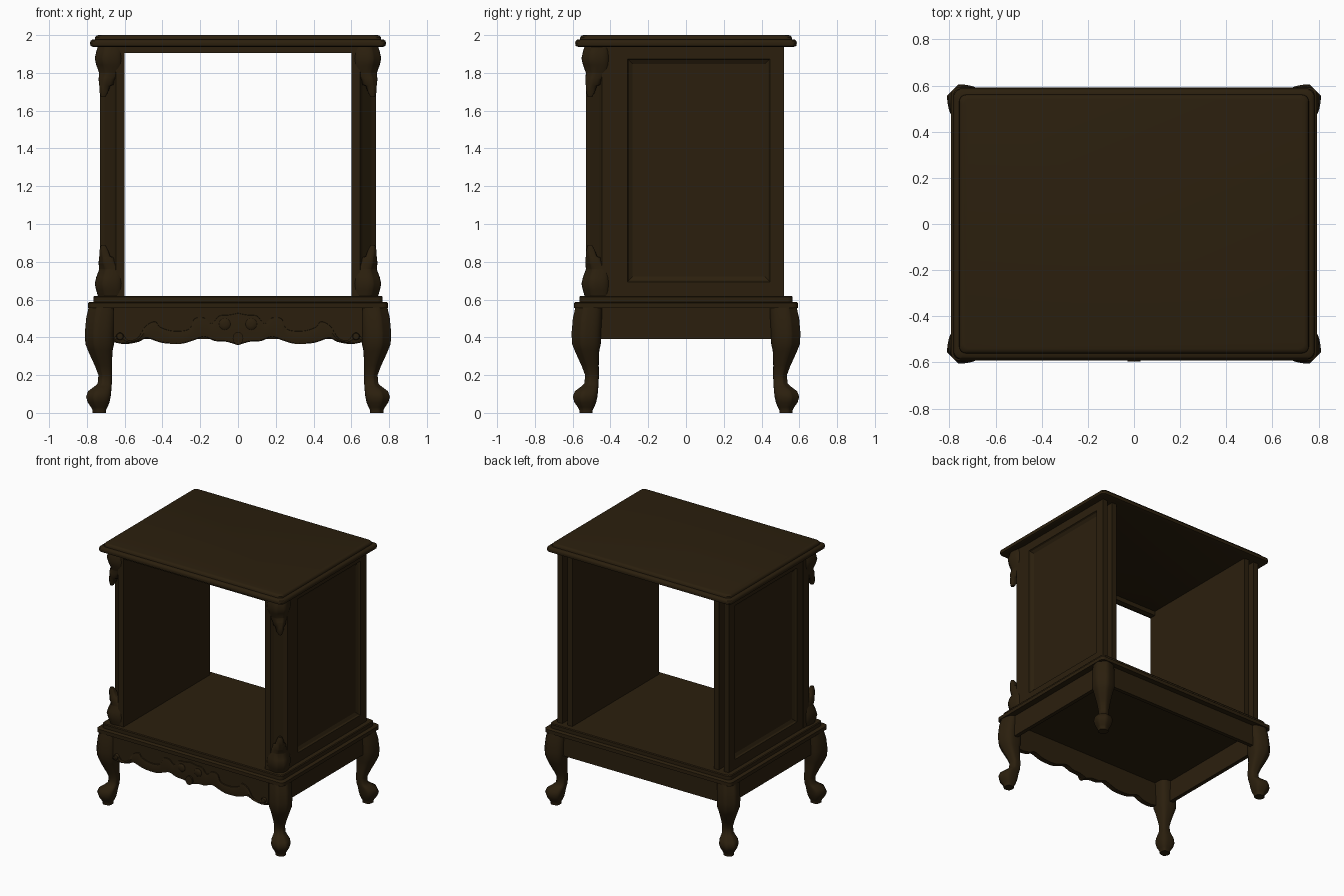
import bpy, bmesh, math
from mathutils import Vector

if "Cube" in bpy.data.objects:
    bpy.data.objects.remove(bpy.data.objects["Cube"])

wood = bpy.data.materials.new("dark_walnut")
wood.diffuse_color = (0.024, 0.0138, 0.0042, 1)
wood.use_nodes = True
wood.node_tree.nodes["Principled BSDF"].inputs["Base Color"].default_value = wood.diffuse_color


def finish(bm, name, smooth=None):
    bmesh.ops.recalc_face_normals(bm, faces=bm.faces)
    me = bpy.data.meshes.new(name)
    bm.to_mesh(me)
    bm.free()
    ob = bpy.data.objects.new(name, me)
    bpy.context.collection.objects.link(ob)
    me.materials.append(wood)
    if smooth:
        bpy.ops.object.select_all(action='DESELECT')
        ob.select_set(True)
        bpy.context.view_layer.objects.active = ob
        bpy.ops.object.shade_smooth_by_angle(angle=math.radians(smooth))
    return ob


def loft(name, rings, smooth=None):
    """Skin a stack of closed rings and cap both ends."""
    bm = bmesh.new()
    rows = [[bm.verts.new(p) for p in r] for r in rings]
    n = len(rows[0])
    for a, b in zip(rows, rows[1:]):
        for i in range(n):
            bm.faces.new((a[i], a[(i + 1) % n], b[(i + 1) % n], b[i]))
    bm.faces.new(rows[0])
    bm.faces.new(rows[-1])
    return finish(bm, name, smooth)


def box(name, x0, x1, y0, y1, z0, z1):
    loft(name, [[(x0, y0, z), (x1, y0, z), (x1, y1, z), (x0, y1, z)] for z in (z0, z1)])


def round_rect(hx, hy, r, z):
    pts = []
    for k, (sx, sy) in enumerate(((1, 1), (-1, 1), (-1, -1), (1, -1))):
        for i in range(6):
            a = math.pi / 2 * (k + i / 5)
            pts.append((sx * (hx - r) + r * math.cos(a), sy * (hy - r) + r * math.sin(a), z))
    return pts


def slab(name, profile, hx, hy, r=0.03):
    """Moulded rectangular slab, profile = (inset, z)."""
    loft(name, [round_rect(hx - d, hy - d, r, z) for d, z in profile], 35)


def corner_loft(name, stations, sx, sy, power):
    """Corner carving leaning along the diagonal, stations = (z, x centre, half width)."""
    rings = []
    for z, c, h in stations:
        ring = []
        for i in range(32):
            a = math.tau * i / 32
            ca, sa = math.cos(a), math.sin(a)
            u = math.copysign(abs(ca) ** (2 / power), ca)
            v = math.copysign(abs(sa) ** (2 / power), sa)
            # flatten the outer diagonal and taper the two outer sides inward
            cut = max(0, u + v - 1.32) / 2
            u, v = u - cut, v - cut
            u, v = (u * (1 - .16 * max(0, .3 - v)) if u > 0 else u,
                    v * (1 - .16 * max(0, .3 - u)) if v > 0 else v)
            ring.append((sx * (c + h * u), sy * (c - 0.205 + h * v), z))
        rings.append(ring)
    loft(name, rings, 60)


def plate(name, outline, y0, y1):
    """Flat outline in x, z, thickened along y."""
    loft(name, [[(x, y, z) for x, z in outline] for y in (y0, y1)], 30)


def spline(pts, steps=6):
    out = []
    v = [Vector(p) for p in pts]
    for i in range(len(v) - 1):
        p0, p1, p2, p3 = v[max(i - 1, 0)], v[i], v[i + 1], v[min(i + 2, len(v) - 1)]
        for k in range(steps):
            t = k / steps
            out.append(tuple(0.5 * (2 * p1 + (p2 - p0) * t + (2 * p0 - 5 * p1 + 4 * p2 - p3) * t * t
                                    + (3 * p1 - p0 - 3 * p2 + p3) * t ** 3)))
    out.append(tuple(v[-1]))
    return out


def mirrored(half):
    """Half line running to x = 0, continued on the other side."""
    return half + [(-x, z) for x, z in reversed(half[:-1])]


# table top and the board below it
slab("table_top", [(.015, 1.938), (.003, 1.943), (0, 1.958), (.004, 1.97), (.012, 1.976),
                   (.026, 1.977), (.027, 1.988), (.034, 1.997), (.045, 2.0)], .784, .587)
box("under_top_rail", -.605, .605, -.525, -.48, 1.904, 1.942)

# base mouldings, closed below, with thin apron boards around a hollow
slab("base_moulding", [(0, .555), (0, .582), (.005, .586), (.027, .587),
                       (.027, .614), (.032, .62)], .793, .592)
box("back_apron", -.70, .70, .52, .55, .392, .557)

LEG = [(.557, .720, .073), (.50, .728, .078), (.42, .734, .079), (.365, .733, .077),
       (.33, .730, .066), (.29, .722, .056), (.25, .713, .046), (.20, .703, .037), (.155, .706, .038),
       (.14, .715, .046), (.115, .733, .062), (.085, .740, .066), (.055, .739, .058),
       (.03, .735, .044), (.015, .735, .036), (0, .735, .036)]
# acanthus blocks, height measured from the end of the post
LEAF = [(0, .677, .068), (.03, .681, .073), (.065, .685, .077), (.10, .681, .073), (.14, .674, .065),
        (.145, .678, .060), (.17, .690, .050), (.175, .695, .045), (.205, .698, .040),
        (.21, .706, .030), (.245, .711, .023), (.27, .714, .012)]

for sx, side in ((-1, "left"), (1, "right")):
    for sy, end in ((-1, "front"), (1, "back")):
        corner_loft(f"{end}_{side}_leg", LEG, sx, sy, 3.2)
    x0, x1 = sorted((sx * .715, sx * .745))
    box(f"{side}_apron", x0, x1, -.50, .50, .392, .557)

    # front post with a broad sunken chamfer
    poly = [(.60, -.53), (.645, -.53), (.66, -.508), (.708, -.46), (.73, -.445),
            (.73, -.38), (.60, -.38)]
    loft(f"{side}_front_post", [[(sx * x, y, z) for x, y in poly] for z in (.618, 1.942)])
    corner_loft(f"{side}_upper_leaf", [(1.942 - h, c, w) for h, c, w in LEAF], sx, -1, 4)
    corner_loft(f"{side}_lower_leaf", [(.618 + h, c, w) for h, c, w in LEAF], sx, -1, 4)

    # outer side wall with a sunken panel
    bm = bmesh.new()
    bmesh.ops.create_cube(bm, size=1)
    for v in bm.verts:
        v.co = (sx * (.706 + v.co.x * .042), .0675 + v.co.y * .905, 1.284 + v.co.z * 1.332)
    if sx < 0:
        bmesh.ops.reverse_faces(bm, faces=bm.faces)
    bm.normal_update()
    face = [f for f in bm.faces if f.normal.x * sx > .9]
    for thick, depth in ((.076, 0), (.006, -.012), (.021, -.012)):
        bmesh.ops.inset_region(bm, faces=face, thickness=thick, depth=depth, use_even_offset=True)
    finish(bm, f"{side}_side_panel")
    # separate inner lining, leaving a cavity open at the back
    x0, x1 = sorted((sx * .60, sx * .642))
    box(f"{side}_inner_lining", x0, x1, -.39, .52, .618, 1.942)

# scalloped front apron
low = spline([(-.66, .375), (-.60, .364), (-.53, .375), (-.48, .394), (-.40, .370), (-.30, .366),
              (-.24, .382), (-.18, .400), (-.12, .380), (-.06, .376), (0, .358)])
lower = mirrored(low)
plate("front_apron", [(-.66, .557), *lower, (.66, .557)], -.572, -.535)

# raised scrollwork along the apron
up = spline([(-.655, .40), (-.62, .425), (-.58, .385), (-.53, .40), (-.49, .46), (-.44, .485),
             (-.41, .455), (-.34, .435), (-.26, .445), (-.23, .50), (-.18, .505), (-.14, .475),
             (-.10, .515), (-.05, .52), (0, .53)])
bm = bmesh.new()
upper = mirrored(up)


def low_at(x):
    for (xa, za), (xb, zb) in zip(lower, lower[1:]):
        if xa <= x <= xb:
            return za + (zb - za) * (x - xa) / max(xb - xa, 1e-6)
    return .37


cols = []
for x, z in upper:
    b = low_at(x) + .002
    t = max(z, b + .006)
    cols.append([bm.verts.new(p) for p in ((x, -.565, b), (x, -.579, b + .003), (x, -.585, (b + t) / 2),
                                          (x, -.579, t - .003), (x, -.565, t))])
for a, b in zip(cols, cols[1:]):
    for i in range(5):
        bm.faces.new((a[i], a[(i + 1) % 5], b[(i + 1) % 5], b[i]))
bm.faces.new(cols[0])
bm.faces.new(cols[-1])
finish(bm, "apron_scrollwork", 30)


def rosette(name, x, z, r):
    rings = [[(x + r * s * math.cos(math.tau * i / 20), y, z + r * s * math.sin(math.tau * i / 20))
              for i in range(20)] for s, y in ((1, -.565), (1, -.585), (.8, -.590), (.3, -.592))]
    loft(name, rings, 40)


for s in (-1, 1):
    rosette("apron_rosette", s * .07, .47, .03)
    rosette("apron_end_scroll", s * .625, .405, .02)
# small central shell
plate("apron_shell", [(.028 * math.cos(math.tau * i / 16), .395 + .034 * math.sin(math.tau * i / 16))
                      for i in range(16)], -.596, -.56)
